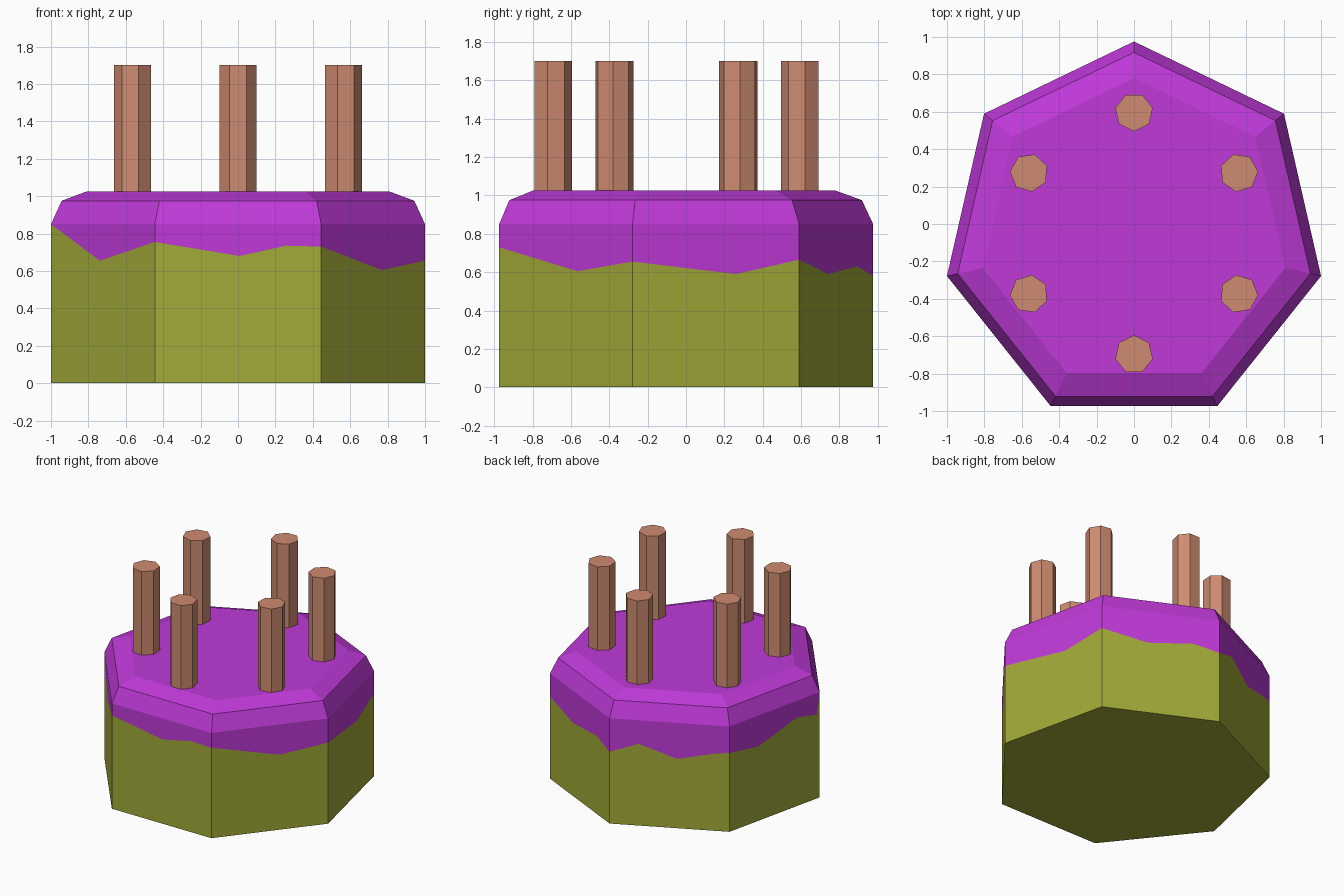
import bpy, bmesh
from math import cos, sin, pi, radians

if "Cube" in bpy.data.objects:
    bpy.data.objects.remove(bpy.data.objects["Cube"])

SIDES, R, CY = 7, 1.0257, -0.05

# Icing edge on each side wall, anticlockwise from the back corner: (fraction along wall, height)
DRIPS = [
    [(0, .58), (.244, .66), (.563, .56), (.857, .62)],
    [(0, .637), (.32, .60), (.744, .715), (.967, .68)],
    [(0, .85), (.47, .655)],
    [(0, .755), (.51, .68), (.79, .735)],
    [(0, .73), (.586, .605)],
    [(0, .655), (.62, .59)],
    [(0, .665), (.39, .59), (.78, .63)],
]


def material(name, rgb):
    m = bpy.data.materials.new(name)
    m.diffuse_color = (*rgb, 1)
    m.use_nodes = True
    m.node_tree.nodes["Principled BSDF"].inputs["Base Color"].default_value = m.diffuse_color
    return m


def make_object(name, faces, mat):
    bm = bmesh.new()
    for pts in faces:
        clean = [p for i, p in enumerate(pts) if p != pts[i - 1]]
        bm.faces.new([bm.verts.new(p) for p in clean])
    bmesh.ops.remove_doubles(bm, verts=bm.verts, dist=1e-5)
    me = bpy.data.meshes.new(name)
    bm.to_mesh(me)
    bm.free()
    me.materials.append(mat)
    ob = bpy.data.objects.new(name, me)
    bpy.context.collection.objects.link(ob)
    return ob


def corner(k, r, z):
    a = pi / 2 + 2 * pi * (k % SIDES) / SIDES
    return (r * cos(a), CY + r * sin(a), z)


def drip_line(k):
    a, b = corner(k, R, 0), corner(k + 1, R, 0)
    line = [(a[0] + (b[0] - a[0]) * t, a[1] + (b[1] - a[1]) * t, z) for t, z in DRIPS[k]]
    return line + [(b[0], b[1], DRIPS[(k + 1) % SIDES][0][1])]


sponge = material("sponge", (.36, .40, .04))
icing = material("icing", (.52, .042, .69))
wax = material("wax", (.62, .26, .165))

# Cake body: side walls up to the icing edge, plus base
cake = [[corner(k, R, 0), corner(k + 1, R, 0)] + drip_line(k)[::-1] for k in range(SIDES)]
cake.append([corner(k, R, 0) for k in reversed(range(SIDES))])
make_object("cake_body", cake, sponge)

# Icing: dripping skirt, two bevelled rings and flat top
PROFILE = [(R, .85), (.967, .975), (.83, 1.025)]
top = [drip_line(k) + [corner(k + 1, R, .85), corner(k, R, .85)] for k in range(SIDES)]
for (r0, z0), (r1, z1) in zip(PROFILE, PROFILE[1:]):
    top += [[corner(k, r0, z0), corner(k + 1, r0, z0), corner(k + 1, r1, z1), corner(k, r1, z1)]
            for k in range(SIDES)]
top.append([corner(k, *PROFILE[-1]) for k in range(SIDES)])
make_object("icing", top, icing)

# Candles: ring of six seven-sided sticks, each with one edge facing the middle
for i in range(6):
    a = radians(30 + 60 * i)
    bm = bmesh.new()
    ring = [bm.verts.new((.648 * cos(a) + .1027 * cos(a + pi + 2 * pi * j / 7),
                          CY + .648 * sin(a) + .1027 * sin(a + pi + 2 * pi * j / 7), 1.02))
            for j in range(7)]
    base = bm.faces.new(ring)
    lid = bmesh.ops.extrude_face_region(bm, geom=[base], use_keep_orig=True)["geom"]
    bmesh.ops.translate(bm, vec=(0, 0, .68),
                        verts=[v for v in lid if isinstance(v, bmesh.types.BMVert)])
    bmesh.ops.recalc_face_normals(bm, faces=bm.faces)
    me = bpy.data.meshes.new("candle")
    bm.to_mesh(me)
    bm.free()
    me.materials.append(wax)
    bpy.context.collection.objects.link(bpy.data.objects.new(f"candle_{i + 1}", me))
